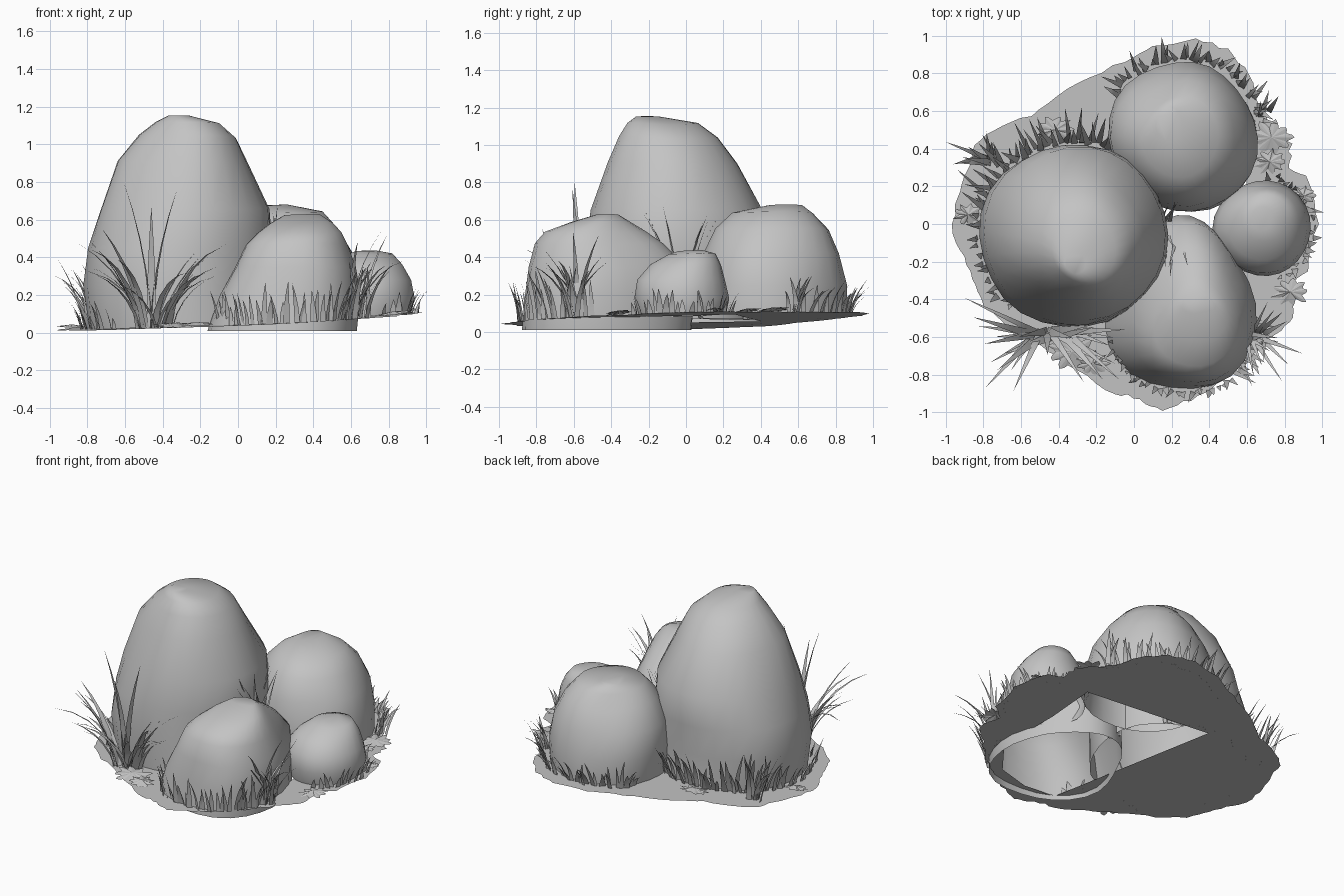
import bpy, bmesh, math, random
from mathutils import Vector, noise

random.seed(7)
cube = bpy.data.objects.get("Cube")
if cube:
    bpy.data.objects.remove(cube, do_unlink=True)

# Single stone grey
stone = bpy.data.materials.new("stone_grey")
stone.use_nodes = True
GREY = (0.55, 0.55, 0.55, 1)
stone.diffuse_color = GREY
stone.node_tree.nodes["Principled BSDF"].inputs["Base Color"].default_value = GREY


def finish(bm, name, smooth_angle=None):
    mesh = bpy.data.meshes.new(name)
    bm.to_mesh(mesh)
    bm.free()
    mesh.materials.append(stone)
    obj = bpy.data.objects.new(name, mesh)
    bpy.context.collection.objects.link(obj)
    if smooth_angle:
        bpy.ops.object.select_all(action='DESELECT')
        obj.select_set(True)
        bpy.context.view_layer.objects.active = obj
        bpy.ops.object.shade_smooth_by_angle(angle=math.radians(smooth_angle))
    return obj


def ground_z(x, y):
    """Height of the gently sloping ground."""
    return 0.06 + 0.047 * x + 0.024 * y


def ring_point(ring, angle, egg=0):
    """Point on an oval ring; egg widens its front and narrows its back."""
    z, x0, x1, y0, y1 = ring
    return Vector(((x0 + x1) / 2 + (x1 - x0) / 2 * math.cos(angle) * (1 - egg * math.sin(angle)),
                   (y0 + y1) / 2 + (y1 - y0) / 2 * math.sin(angle), z))


# Boulders: stacked rings (height, left, right, front, back), open underneath
SIDES = 26


def boulder(name, rings, seed, egg=0, follow_ground=True, rough=0.035):
    bm = bmesh.new()
    shift = Vector((seed * 3.7, seed, 0))
    loops = []
    for i, ring in enumerate(rings):
        centre = (ring_point(ring, 0) + ring_point(ring, math.pi)) / 2
        loop = []
        for k in range(SIDES):
            p = ring_point(ring, math.tau * k / SIDES, egg)
            bump = noise.noise(p * 2.6 + shift) * rough
            p += (p - centre).normalized() * bump
            if i == 0 and follow_ground:
                p.z = ground_z(p.x, p.y) + 0.002
            elif i > 2:
                p.z += bump * 0.5
            loop.append(bm.verts.new(p))
        loops.append(loop)
    for low, high in zip(loops, loops[1:]):
        for k in range(SIDES):
            n = (k + 1) % SIDES
            bm.faces.new((low[k], low[n], high[n], high[k]))
    bm.faces.new(loops[-1])
    return finish(bm, name, 55)


tall = [(.02, -.8, .17, -.53, .42), (.25, -.81, .18, -.55, .42), (.45, -.8, .175, -.54, .42),
        (.65, -.74, .155, -.51, .41), (.9, -.615, .06, -.41, .28), (1.04, -.505, 0, -.345, .17),
        (1.115, -.43, -.09, -.31, .06), (1.155, -.37, -.25, -.27, -.14)]
front = [(.01, -.14, .63, -.88, .03), (.2, -.1, .63, -.88, .03), (.35, -.02, .61, -.845, 0),
         (.47, .05, .57, -.8, -.13), (.53, .11, .54, -.745, -.22), (.58, .17, .49, -.61, -.3),
         (.625, .25, .42, -.47, -.37)]
back = [(.07, -.13, .65, .06, .85), (.25, -.14, .66, .05, .865), (.42, -.11, .62, .09, .82),
        (.55, -.04, .53, .16, .77), (.64, .03, .44, .24, .69), (.685, .1, .26, .42, .64)]
small = [(.08, .45, .92, -.26, .21), (.18, .43, .93, -.28, .23), (.28, .45, .91, -.26, .21),
         (.36, .5, .87, -.19, .19), (.42, .56, .82, -.1, .16), (.44, .61, .74, -.05, .1)]
EGG = .22
boulder("tall_boulder", tall, 1)
boulder("front_boulder", front, 2, egg=EGG, follow_ground=False)
boulder("back_boulder", back, 3)
boulder("small_boulder", small, 4)

# Ground sheet with a ragged rim, open under the middle of the group
rim = [(.33, .99), (.5, .93), (.62, .8), (.68, .6), (.75, .52), (.83, .42), (.83, .3), (.93, .24),
       (.98, 0), (.92, -.25), (.82, -.33), (.85, -.5), (.75, -.58), (.62, -.72), (.45, -.85),
       (.3, -.93), (.15, -.99), (.03, -.93), (-.1, -.9), (-.3, -.78), (-.5, -.65), (-.7, -.53),
       (-.82, -.4), (-.86, -.25), (-.95, -.1), (-.96, .1), (-.9, .25), (-.85, .42), (-.7, .52),
       (-.5, .6), (-.3, .75), (-.05, .87), (.1, .95)]
opening = [(.6, .26), (-.27, .4), (-.02, -.8), (.2, -.83), (.42, -.78), (.56, -.6), (.59, -.4), (.58, -.1)]


def ragged(points, steps, amount):
    out = []
    for a, b in zip(points, points[1:] + points[:1]):
        a, b = Vector(a), Vector(b)
        for s in range(steps):
            p = a.lerp(b, s / steps)
            out.append(p * (1 + random.uniform(-amount, amount)))
    return out


bm = bmesh.new()
edges = []
for outline in (ragged(rim, 4, 0.014), [Vector(p) for p in opening]):
    verts = [bm.verts.new((p.x, p.y, ground_z(p.x, p.y))) for p in outline]
    edges += [bm.edges.new((a, b)) for a, b in zip(verts, verts[1:] + verts[:1])]
bmesh.ops.triangle_fill(bm, edges=edges, use_beauty=True, normal=(0, 0, 1))
for face in bm.faces:
    face.normal_update()
    if face.normal.z < 0:
        face.normal_flip()
finish(bm, "ground")


# Grass blades: tapering ribbons that bend outwards
def blade(bm, x, y, heading, length, rise, bend, width):
    out = Vector((math.cos(heading), math.sin(heading), 0))
    side = Vector((-out.y, out.x, 0)) * width / 2
    p = Vector((x, y, ground_z(x, y)))
    steps = 5
    pairs = []
    for s in range(steps):
        t = s / steps
        taper = 1 - t ** 1.8
        pairs.append((bm.verts.new(p - side * taper), bm.verts.new(p + side * taper)))
        tilt = rise - bend * t
        p = p + (out * math.cos(tilt) + Vector((0, 0, math.sin(tilt)))) * length / steps
    for (a, b), (c, d) in zip(pairs, pairs[1:]):
        bm.faces.new((a, b, d, c))
    bm.faces.new((*pairs[-1], bm.verts.new(p)))


def fringe(name, rings, start, end, count, low, high, egg=0, lean=0.3):
    """Blades along an arc of a boulder's foot, angles in degrees."""
    bm = bmesh.new()
    for i in range(count):
        angle = math.radians(start + (end - start) * (i + random.random()) / count)
        foot = ring_point(rings[1], angle, egg)
        out = Vector((math.cos(angle), math.sin(angle)))
        p = foot.xy + out * random.uniform(0.0, 0.03)
        blade(bm, p.x, p.y, angle + random.uniform(-.6, .6), random.uniform(low, high),
              1.57 - lean * random.uniform(.4, 1.6), lean * random.uniform(.6, 3),
              random.uniform(.022, .038))
    finish(bm, name, 50)


def tuft(name, x, y, aim, spread, count, low, high, width, bend=1.2, rise=1.33):
    """A clump of long blades fanning about a heading in degrees."""
    bm = bmesh.new()
    for i in range(count):
        f = 2 * (i + .5) / count - 1
        heading = math.radians(aim + spread * f)
        blade(bm, x + random.uniform(-.06, .06), y + random.uniform(-.03, .03), heading,
              random.uniform(low, high), rise + random.uniform(-.12, .12),
              random.uniform(.3, 1) * bend, width * random.uniform(.8, 1.2))
    finish(bm, name, 50)


fringe("tall_boulder_back_grass", tall, 50, 165, 44, .15, .36)
fringe("tall_boulder_side_grass", tall, 165, 230, 16, .07, .18, lean=.2)
fringe("back_boulder_grass", back, 15, 150, 38, .1, .23)
fringe("front_boulder_grass", front, 205, 300, 24, .1, .23, EGG, lean=.15)
fringe("front_boulder_side_grass", front, 300, 350, 18, .14, .3, EGG, lean=.2)
fringe("small_boulder_grass", small, -70, 85, 22, .06, .15, lean=.2)

# Long clump at the front: blades sweep to both sides, three stand tallest
tuft("front_long_tuft_left", -.48, -.58, 200, 50, 11, .35, .62, .042, 1.5, 1.25)
tuft("front_long_tuft_right", -.4, -.58, 340, 40, 11, .35, .65, .042, 1.5, 1.25)
bm = bmesh.new()
for heading, length in ((190, .8), (345, .76), (270, .66)):
    blade(bm, -.46, -.57, math.radians(heading), length, 1.5, .3, .05)
finish(bm, "front_tallest_blades", 50)
tuft("front_side_tuft", .64, -.6, 340, 90, 15, .25, .54, .03)
tuft("left_tuft", -.76, .34, 140, 60, 10, .25, .42, .035)

# Tall clump between the boulders, fanning to the front and back
tuft("middle_tuft_front", .19, -.03, 270, 30, 6, .5, .68, .03, .7, 1.4)
tuft("middle_tuft_back", .19, 0, 80, 30, 6, .45, .62, .03, .5, 1.45)
tuft("back_side_tuft", .66, .58, 30, 70, 8, .15, .28, .028)

# Flat lobed leaves resting on the ground
bm = bmesh.new()
for x, y, radius in ((.73, .46, .12), (.83, -.36, .1), (-.33, -.68, .13), (-.42, .5, .1),
                     (-.88, .05, .08), (.9, .15, .07), (-.22, -.74, .09), (.72, .33, .09)):
    leaf = []
    for k in range(36):
        a = math.tau * k / 36
        r = radius * (.85 + .18 * math.cos(k * math.pi / 2)) * random.uniform(.85, 1.1)
        px, py = x + r * math.cos(a), y + r * math.sin(a) * .75
        leaf.append(bm.verts.new((px, py, ground_z(px, py) + .012 + .1 * r * math.sin(a + x))))
    crown = bm.verts.new((x, y, ground_z(x, y) + .025))
    for a, b in zip(leaf, leaf[1:] + leaf[:1]):
        bm.faces.new((a, b, crown))
finish(bm, "ground_leaves")
